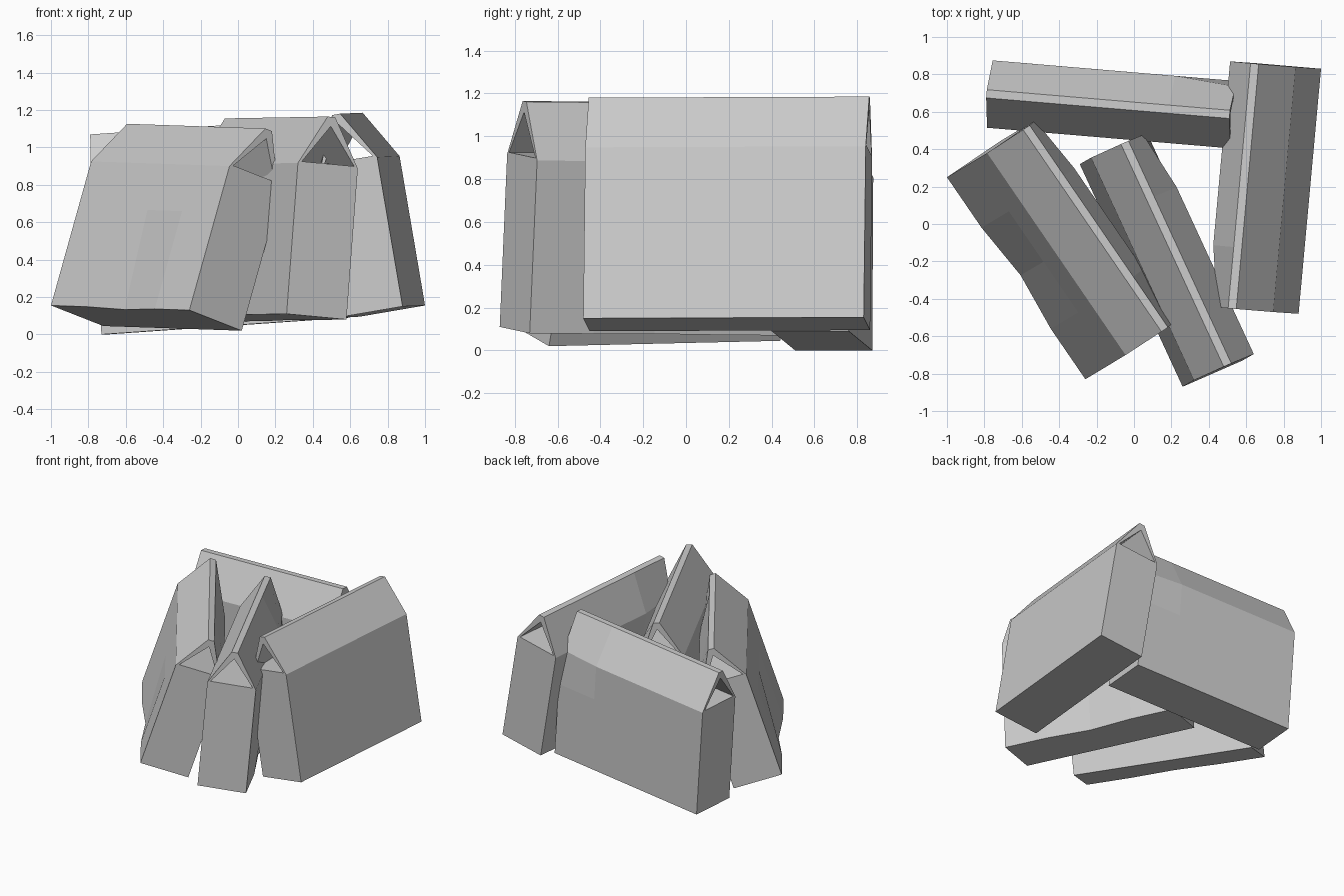
import bpy, bmesh
from mathutils import Vector

if "Cube" in bpy.data.objects:
    bpy.data.objects.remove(bpy.data.objects["Cube"])

H, ROOF, RIDGE, RIM = 0.81, 0.262, 0.022, 0.022   # wall height, roof height, ridge half width, rim
RINGS = [0.0, 0.25, 0.5, 0.75, 1.0]


def section(width):
    """Gabled carton profile (0-7) and the triangular tunnel under the roof (8-10)."""
    c = width / 2
    return [[0, 0], [width, 0], [width, 0.55], [width, H],
            [c + RIDGE, H + ROOF], [c - RIDGE, H + ROOF], [0, H], [0, 0.55],
            [RIM, H + 0.01], [width - RIM, H + 0.01], [c, H + ROOF - 0.05]]


def carton(name, corner, across, along, dents):
    """corner: bottom corner; across/along: base edges; dents: (ring, points, sideways shift)."""
    corner, across, along = Vector(corner), Vector(across), Vector(along)
    up = across.cross(along).normalized()
    side = across.normalized()
    bm = bmesh.new()
    rings = []
    for i, t in enumerate(RINGS):
        pts = section(across.length)
        for ring, ids, shift in dents:
            if ring == i:
                for k in ids:
                    pts[k][0] += shift
        rings.append([bm.verts.new(corner + along * t + side * x + up * z) for x, z in pts])
    # walls, roof and tunnel
    loops = [(k, (k + 1) % 8) for k in range(8)] + [(8, 9), (9, 10), (10, 8)]
    for a, b in zip(rings, rings[1:]):
        for j, k in loops:
            bm.faces.new((a[j], a[k], b[k], b[j]))
    # end walls and roof rims
    for r in (rings[0], rings[-1]):
        for ids in ((0, 1, 2, 3, 9, 8, 6, 7), (3, 4, 10, 9), (4, 5, 10), (5, 6, 8, 10)):
            bm.faces.new([r[k] for k in ids])
    bmesh.ops.recalc_face_normals(bm, faces=bm.faces)
    me = bpy.data.meshes.new(name)
    bm.to_mesh(me)
    bm.free()
    bpy.context.collection.objects.link(bpy.data.objects.new(name, me))


RIGHT, LEFT = (3, 9), (6, 8)   # eave corners on either side
carton("carton_front_left", (-.26, -.83, .13), (.28, .19, -.11), (-.74, 1.08, .025),
       [(0, RIGHT, -.03), (4, RIGHT, -.03), (2, (0,), .03)])
carton("carton_front_middle", (.26, -.87, .11), (.32, .14, -.03), (-.55, 1.19, -.01),
       [(4, RIGHT, -.045), (2, (1,), -.03)])
carton("carton_right", (.53, -.45, .09), (.35, -.03, .06), (.12, 1.31, .005),
       [(0, LEFT, .05)])
carton("carton_back", (.57, .40, .09), (.03, .36, 0), (-1.30, .11, -.09),
       [(0, RIGHT, -.03)])
